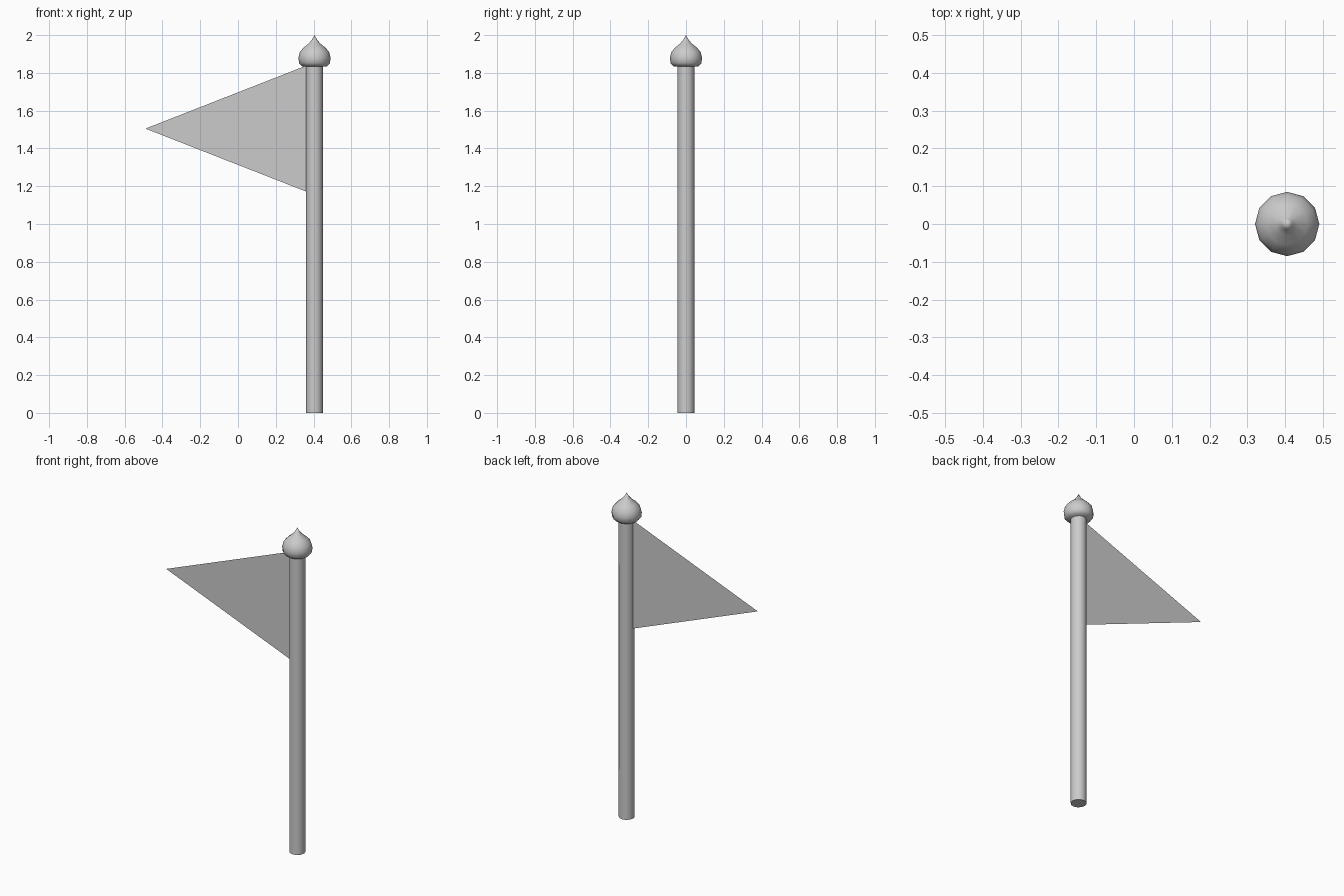
import bpy, bmesh, math

if "Cube" in bpy.data.objects:
    bpy.data.objects.remove(bpy.data.objects["Cube"])

POLE_X = 0.405


def new_object(name, bm, smooth=None):
    mesh = bpy.data.meshes.new(name)
    bm.to_mesh(mesh)
    bm.free()
    obj = bpy.data.objects.new(name, mesh)
    bpy.context.collection.objects.link(obj)
    if smooth is not None:
        bpy.ops.object.select_all(action='DESELECT')
        obj.select_set(True)
        bpy.context.view_layer.objects.active = obj
        bpy.ops.object.shade_smooth_by_angle(angle=math.radians(smooth))
    return obj


def lathe(name, profile, sides):
    """Spin an (r, z) profile around the pole axis."""
    bm = bmesh.new()
    verts = [bm.verts.new((POLE_X + r, 0, z)) for r, z in profile]
    edges = [bm.edges.new(pair) for pair in zip(verts, verts[1:])]
    bmesh.ops.spin(bm, geom=verts + edges, cent=(POLE_X, 0, 0), axis=(0, 0, 1),
                   angle=math.tau, steps=sides, use_merge=True)
    bmesh.ops.remove_doubles(bm, verts=bm.verts, dist=1e-5)
    bmesh.ops.recalc_face_normals(bm, faces=bm.faces)
    return new_object(name, bm, 50)


# Round pole
lathe("pole", [(0, 0), (0.045, 0), (0.045, 1.84), (0, 1.84)], 12)

# Onion-shaped finial
lathe("finial", [(0, 1.835), (0.066, 1.835), (0.082, 1.852), (0.085, 1.88),
                 (0.077, 1.912), (0.055, 1.936), (0.03, 1.956),
                 (0.014, 1.975), (0, 2.0)], 12)

# Flat triangular pennant
bm = bmesh.new()
bm.faces.new([bm.verts.new(p) for p in
              ((-0.49, 0, 1.505), (0.365, 0, 1.17), (0.365, 0, 1.84))])
new_object("pennant", bm)
